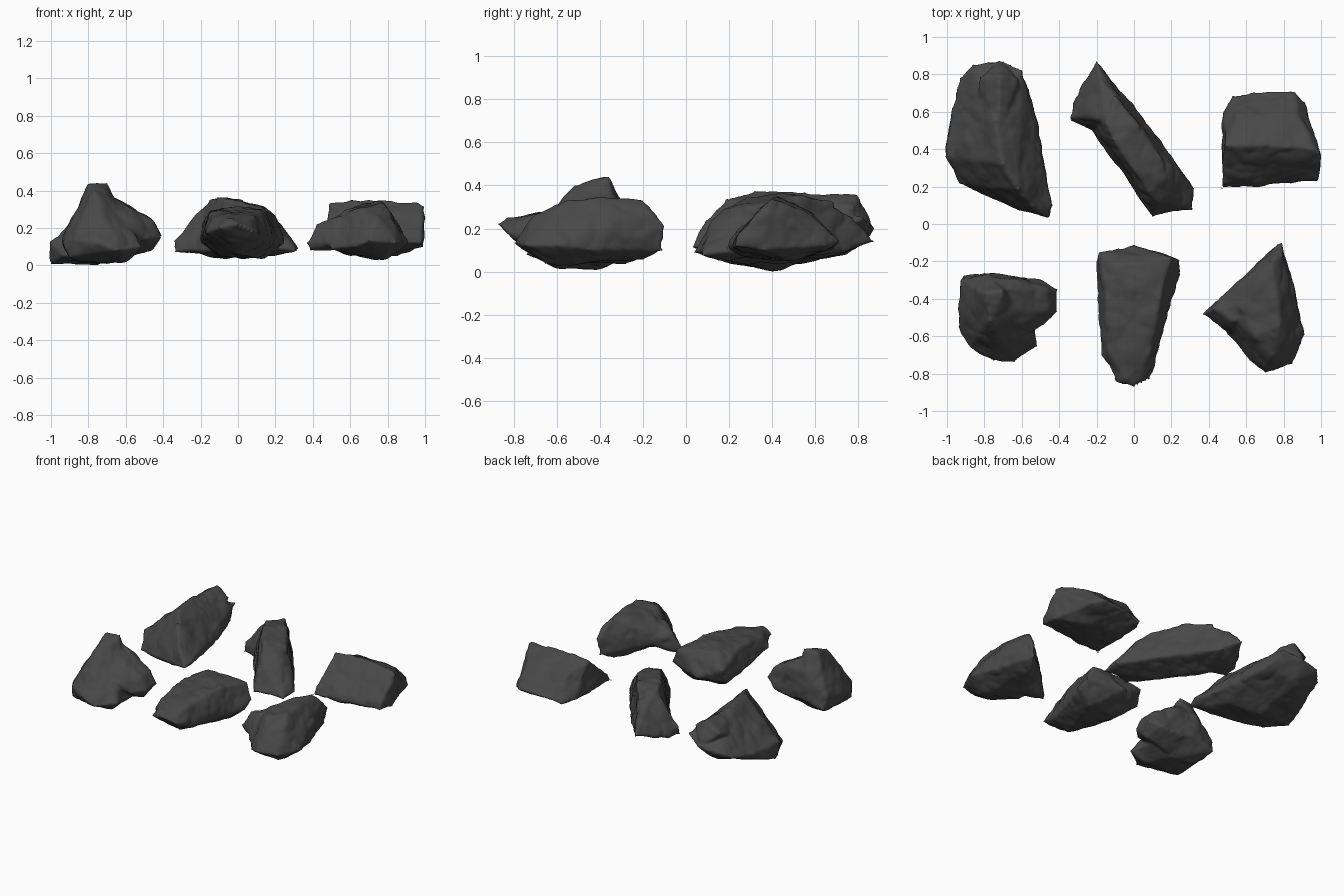
import bpy
import bmesh
from mathutils import Vector, noise

default_cube = bpy.data.objects.get("Cube")
if default_cube:
    bpy.data.objects.remove(default_cube, do_unlink=True)

# One dark grey stone colour for every rock
stone = bpy.data.materials.new("dark grey stone")
stone.use_nodes = True
stone_colour = (0.065, 0.065, 0.065, 1)
stone.diffuse_color = stone_colour
shader = stone.node_tree.nodes["Principled BSDF"]
shader.inputs["Base Color"].default_value = stone_colour
shader.inputs["Roughness"].default_value = 0.9


def add_hull(mesh_builder, corners):
    """Add a convex lump whose corners are given in hundredths of a unit."""
    lump = bmesh.new()
    for corner in corners:
        lump.verts.new(Vector(corner) / 100)
    result = bmesh.ops.convex_hull(lump, input=lump.verts)
    unused = [item for item in result["geom_interior"] if isinstance(item, bmesh.types.BMVert)]
    bmesh.ops.delete(lump, geom=unused, context="VERTS")
    bmesh.ops.recalc_face_normals(lump, faces=lump.faces)
    part = bpy.data.meshes.new("lump")
    lump.to_mesh(part)
    lump.free()
    mesh_builder.from_mesh(part)
    bpy.data.meshes.remove(part)


def roughen(mesh, offset):
    """Push the surface in and out: broad hollows, chipped ridges and fine grain."""
    normals = [vertex.normal.copy() for vertex in mesh.vertices]
    for vertex, normal in zip(mesh.vertices, normals):
        place = vertex.co + offset
        broad = noise.noise(place * 7)
        chips = abs(noise.noise(place * 10)) - 0.2
        grain = noise.noise(place * 28)
        vertex.co += normal * (broad * 0.012 + chips * 0.012 + grain * 0.002 + 0.004)
        vertex.co.z = max(vertex.co.z, 0)


def make_rock(name, *lumps):
    """Fuse convex lumps into one worn rock."""
    builder = bmesh.new()
    for corners in lumps:
        add_hull(builder, corners)
    mesh = bpy.data.meshes.new(name)
    builder.to_mesh(mesh)
    builder.free()
    rock = bpy.data.objects.new(name, mesh)
    bpy.context.collection.objects.link(rock)

    # Fuse the lumps and wear down the edges
    fuse = rock.modifiers.new("fuse", "REMESH")
    fuse.mode = "VOXEL"
    fuse.voxel_size = 0.01
    wear = rock.modifiers.new("wear", "SMOOTH")
    wear.factor = 0.5
    wear.iterations = 8
    depsgraph = bpy.context.evaluated_depsgraph_get()
    worn = bpy.data.meshes.new_from_object(rock.evaluated_get(depsgraph))
    rock.modifiers.clear()
    rock.data = worn
    bpy.data.meshes.remove(mesh)
    worn.name = name

    roughen(worn, Vector((len(name), 0, 0)))
    worn.materials.clear()
    worn.materials.append(stone)
    worn.shade_smooth()
    return rock


# Peaked rock with a broad side shoulder
make_rock(
    "front_right_peaked_rock",
    [(-91, -28, 8), (-92, -30, 16), (-80, -26, 12), (-62, -28, 12), (-53, -45, 8),
     (-52, -65, 10), (-64, -74, 8), (-75, -73, 12), (-88, -66, 14), (-94, -55, 12),
     (-90, -62, 4), (-70, -42, 1), (-60, -60, 2), (-85, -40, 2), (-80, -37, 43),
     (-70, -36, 44), (-77, -52, 40), (-69, -48, 38), (-77, -29, 30)],
    [(-41, -35, 16), (-41, -47, 15), (-46, -35, 24), (-46, -46, 23), (-50, -30, 12),
     (-48, -54, 14), (-46, -42, 8), (-74, -29, 31), (-62, -30, 31), (-56, -58, 21),
     (-68, -35, 38), (-68, -48, 36), (-65, -42, 3), (-70, -62, 22), (-66, -28, 10)],
)

# Long tapering slab with a rounded nose
make_rock(
    "front_middle_tapered_rock",
    [(-20, -20, 12), (-18, -16, 22), (0, -12, 14), (25, -19, 16), (24, -27, 12),
     (13, -65, 12), (8, -83, 18), (0, -87, 22), (-10, -84, 20), (-17, -70, 18),
     (-20, -30, 14), (20, -18, 27), (14, -40, 30), (8, -70, 26), (-4, -83, 25),
     (-14, -68, 25), (-15, -40, 29), (-8, -22, 31), (0, -68, 6), (-10, -30, 5),
     (14, -28, 4)],
)

# Wedge rock with a pointed back and a side spur
make_rock(
    "front_left_pointed_rock",
    [(73, -20, 34), (79, -18, 29), (79, -10, 21), (77, -11, 10), (72, -20, 6),
     (44, -42, 18), (57, -33, 14), (88, -45, 10), (91, -59, 12), (85, -75, 12),
     (70, -80, 13), (62, -73, 10), (50, -59, 9), (79, -38, 30), (78, -54, 33),
     (81, -62, 27), (74, -70, 26), (65, -60, 30), (57, -45, 29), (70, -45, 4),
     (78, -65, 4)],
    [(37, -48, 12), (39, -47, 8), (42, -45, 22), (52, -36, 14), (52, -59, 12),
     (60, -43, 29), (54, -52, 26), (60, -48, 8)],
)

# Large ridged boulder
make_rock(
    "back_right_large_rock",
    [(-100, 40, 1), (-100, 36, 12), (-97, 62, 12), (-93, 78, 14), (-86, 85, 18),
     (-70, 87, 20), (-60, 82, 25), (-56, 72, 17), (-52, 50, 13), (-47, 28, 12),
     (-44, 10, 14), (-45, 2, 11), (-62, 8, 10), (-75, 17, 6), (-93, 22, 5),
     (-74, 55, 36), (-70, 32, 37), (-62, 19, 33), (-54, 9, 24), (-75, 40, 1),
     (-78, 74, 9), (-56, 30, 6)],
    [(-82, 78, 29), (-72, 79, 35), (-62, 78, 30), (-72, 87, 20), (-72, 50, 35),
     (-86, 60, 20), (-60, 60, 20), (-72, 78, 14)],
)

# Long diagonal rock with a broad flat top, narrow at both ends
make_rock(
    "back_middle_long_rock",
    [(32, 19, 9), (31, 8, 8), (20, 6, 10), (10, 4, 9), (6, 13, 10), (-22, 50, 8),
     (-25, 70, 8), (-12, 77, 10), (15, 43, 9), (25, 28, 8), (-10, 68, 32),
     (-15, 54, 35), (-11, 45, 36), (2, 52, 34), (1, 28, 34), (14, 36, 31),
     (17, 24, 29), (8, 17, 29), (13, 12, 23), (5, 25, 4), (-15, 55, 5), (20, 15, 5)],
    [(-34, 55, 7), (-34, 57, 13), (-32, 65, 8), (-24, 79, 14), (-20, 87, 14),
     (-12, 77, 12), (-18, 77, 25), (-22, 50, 8), (-15, 56, 34), (-28, 61, 20),
     (-6, 62, 33), (-12, 60, 6)],
)

# Broad wedge with a straight ridge
make_rock(
    "back_left_wedge_rock",
    [(47, 19, 11), (98, 23, 12), (99, 36, 10), (99, 38, 31), (91, 65, 12),
     (86, 70, 14), (64, 71, 13), (53, 68, 11), (48, 60, 12), (48, 22, 16),
     (49, 42, 33), (70, 42, 35), (96, 40, 33), (88, 58, 26), (55, 58, 27),
     (60, 55, 6), (85, 50, 6), (60, 28, 7), (98, 24, 16)],
)
